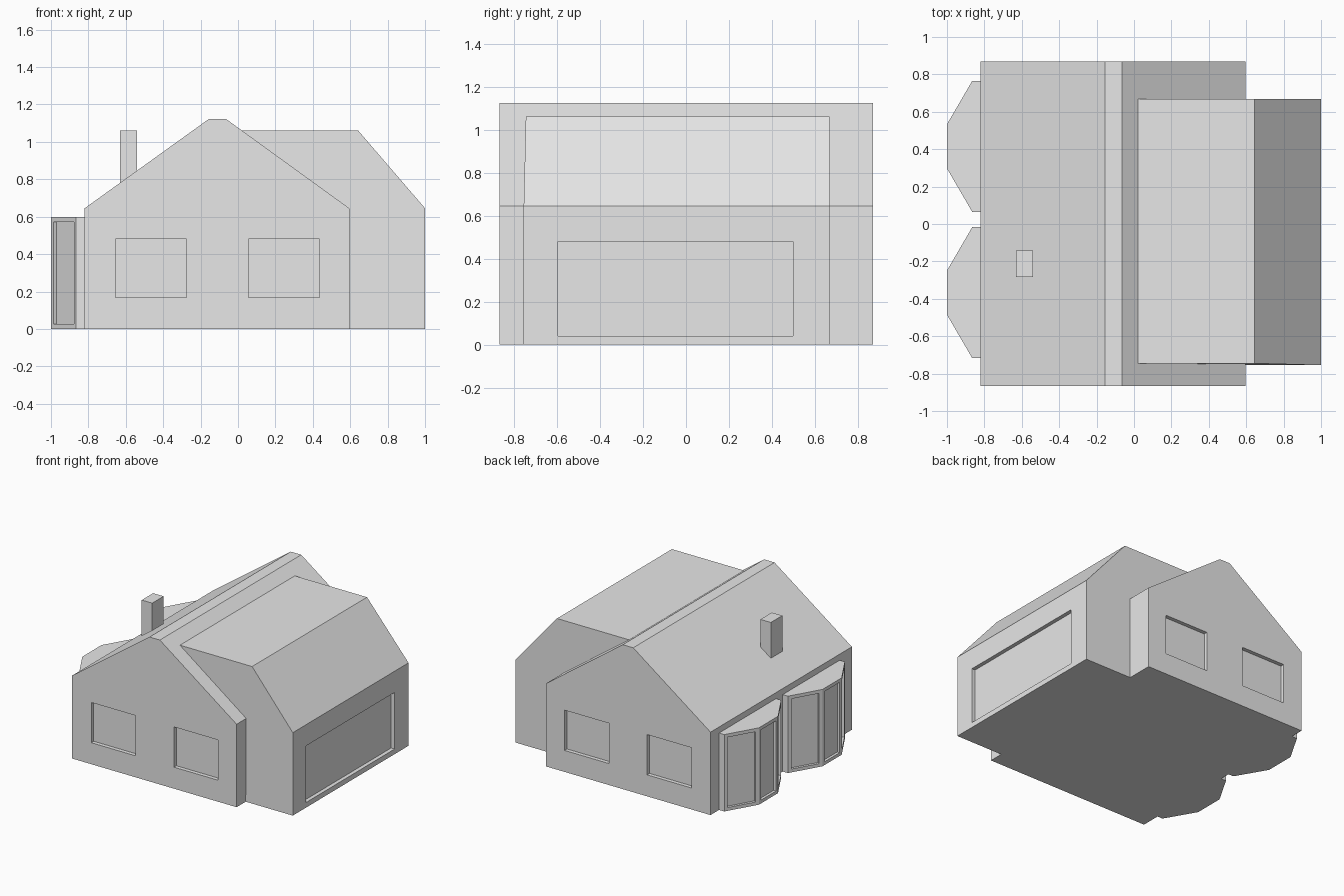
import bpy, bmesh
from mathutils import Vector

if "Cube" in bpy.data.objects:
    bpy.data.objects.remove(bpy.data.objects["Cube"])

COLOUR = (0.8, 0.8, 0.8, 1)
grey = bpy.data.materials.new("light grey")
grey.use_nodes = True
grey.diffuse_color = COLOUR
grey.node_tree.nodes["Principled BSDF"].inputs["Base Color"].default_value = COLOUR


def add_object(name, bm):
    bmesh.ops.recalc_face_normals(bm, faces=bm.faces)
    mesh = bpy.data.meshes.new(name)
    bm.to_mesh(mesh)
    bm.free()
    mesh.materials.append(grey)
    obj = bpy.data.objects.new(name, mesh)
    bpy.context.collection.objects.link(obj)
    return obj


def prism(points, offset):
    """Closed solid from a flat outline pushed along an offset."""
    bm = bmesh.new()
    base = bm.faces.new([bm.verts.new(p) for p in points])
    moved = bmesh.ops.extrude_face_region(bm, geom=[base], use_keep_orig=True)["geom"]
    bmesh.ops.translate(bm, vec=Vector(offset),
                        verts=[v for v in moved if isinstance(v, bmesh.types.BMVert)])
    bmesh.ops.recalc_face_normals(bm, faces=bm.faces)
    return bm


def box(name, x, y, z):
    outline = [(x[0], y[0], z[0]), (x[1], y[0], z[0]), (x[1], y[1], z[0]), (x[0], y[1], z[0])]
    return add_object(name, prism(outline, (0, 0, z[1] - z[0])))


def combine(target, other, operation):
    mod = target.modifiers.new(operation, "BOOLEAN")
    mod.operation, mod.solver, mod.object = operation, "EXACT", other
    bpy.context.view_layer.objects.active = target
    bpy.ops.object.modifier_apply(modifier=mod.name)
    bpy.data.objects.remove(other)


# Main gabled house with a narrow flat ridge
FRONT, BACK = -0.867, 0.87
gable = [(-0.82, 0), (0.595, 0), (0.595, 0.645), (-0.065, 1.123), (-0.155, 1.123), (-0.82, 0.645)]
house = add_object("house_body", prism([(x, FRONT, z) for x, z in gable], (0, BACK - FRONT, 0)))

# Side wing with a half-gambrel roof, its front leaning in slightly at the top
wing_side = [(-0.1, 0), (1, 0), (1, 0.645), (0.643, 1.06), (-0.1, 1.06)]
bm = prism([(x, -0.755, z) for x, z in wing_side], (0, 1.422, 0))
for v in bm.verts:
    if v.co.z > 1 and v.co.y < 0:
        v.co.y += 0.01
combine(house, add_object("wing", bm), "UNION")

# Recessed windows in both gables and the wide garage opening
DEPTH = 0.03
for wall in (FRONT, BACK):
    for x in (-0.465, 0.245):
        cutter = box("window_cutter", (x - 0.19, x + 0.19), (wall - DEPTH, wall + DEPTH), (0.167, 0.48))
        combine(house, cutter, "DIFFERENCE")
combine(house, box("garage_cutter", (1 - DEPTH, 1 + DEPTH), (-0.595, 0.497), (0.04, 0.48)), "DIFFERENCE")

# Chimney
box("chimney", (-0.63, -0.54), (-0.283, -0.143), (0.7, 1.06))

# Bay windows with recessed panes on the three outer faces
half_bay = [(-0.815, 0.35), (-0.865, 0.35), (-1, 0.118)]
for name, y in (("rear_bay_window", 0.415), ("front_bay_window", -0.367)):
    outline = [(x, y + w, 0) for x, w in half_bay]
    outline += [(x, y - w, 0) for x, w in reversed(half_bay)]
    bm = prism(outline, (0, 0, 0.598))
    panes = [f for f in bm.faces if f.normal.x < -0.5]
    bmesh.ops.inset_individual(bm, faces=panes, thickness=0.026, use_even_offset=True)
    bmesh.ops.inset_individual(bm, faces=panes, thickness=0, depth=-0.02)
    add_object(name, bm)
